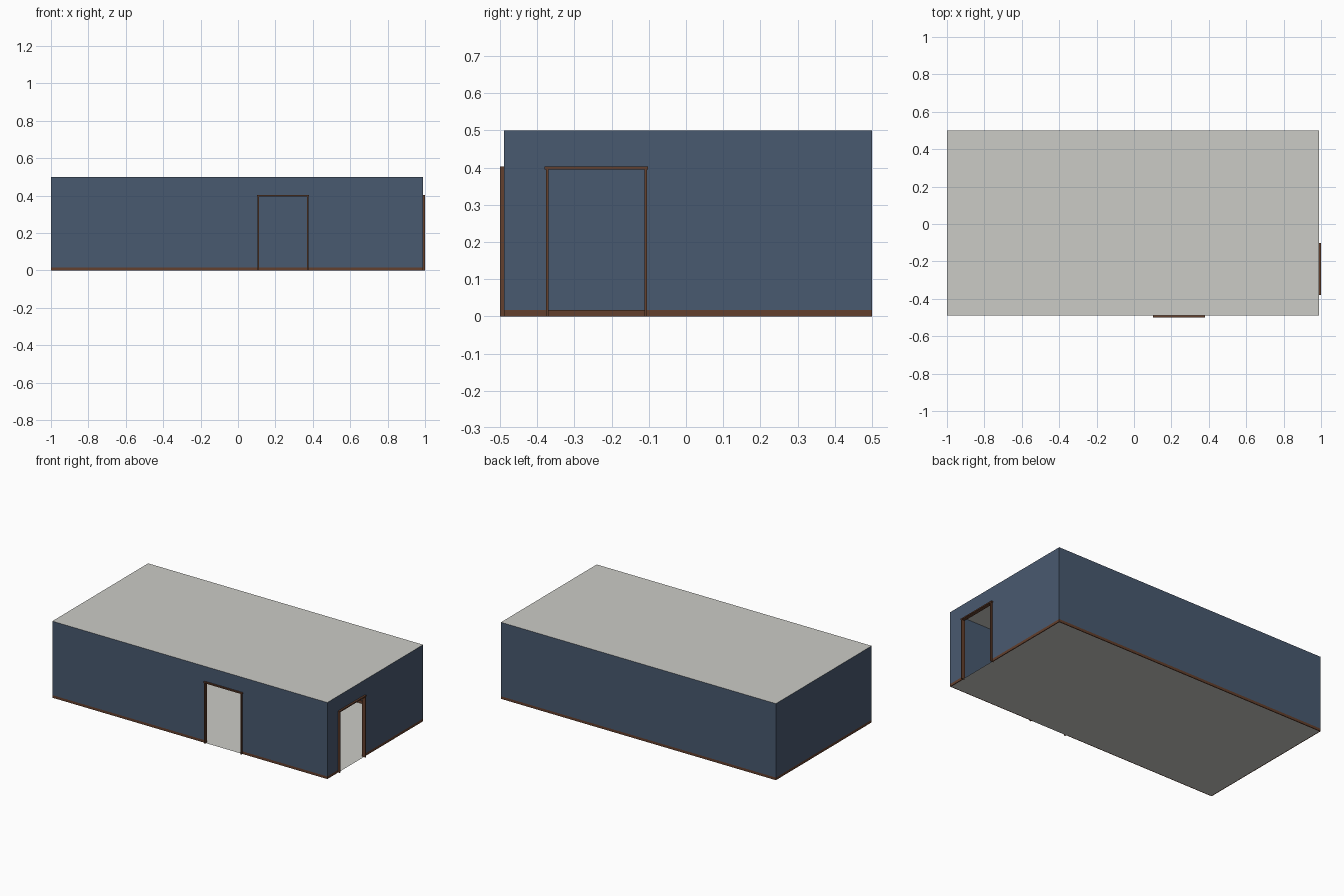
import bpy, bmesh

if "Cube" in bpy.data.objects:
    bpy.data.objects.remove(bpy.data.objects["Cube"])

def material(name, rgb):
    m = bpy.data.materials.new(name)
    m.diffuse_color = (*rgb, 1)
    m.use_nodes = True
    m.node_tree.nodes["Principled BSDF"].inputs["Base Color"].default_value = m.diffuse_color
    return m

BLUE = material("slate blue paint", (0.066, 0.100, 0.160))
GREY = material("warm light grey", (0.60, 0.60, 0.565))
BROWN = material("brown wood", (0.125, 0.050, 0.026))

X0, X1, Y0, Y1, H = -1.0, 0.988, -0.489, 0.5, 0.5
SKIRT_H, SKIRT_T = 0.017, 0.006       # skirting board
DOOR_H, POST, DEPTH = 0.397, 0.007, 0.012

def make(name, mat, quads):
    bm = bmesh.new()
    for q in quads:
        bm.faces.new([bm.verts.new(p) for p in q])
    bmesh.ops.remove_doubles(bm, verts=bm.verts, dist=1e-5)
    me = bpy.data.meshes.new(name)
    bm.to_mesh(me)
    bm.free()
    me.materials.append(mat)
    ob = bpy.data.objects.new(name, me)
    bpy.context.collection.objects.link(ob)

def box(name, mat, lo, hi):
    bm = bmesh.new()
    bmesh.ops.create_cube(bm, size=1)
    for v in bm.verts:
        v.co = [(a + b) / 2 + c * (b - a) for a, b, c in zip(lo, hi, v.co)]
    me = bpy.data.meshes.new(name)
    bm.to_mesh(me)
    bm.free()
    me.materials.append(mat)
    ob = bpy.data.objects.new(name, me)
    bpy.context.collection.objects.link(ob)

def wall(name, axis, pos, inward, u0, u1, door=None):
    """Thin wall running along axis (0 = x, 1 = y), with skirting and optional door."""
    def pt(u, d, z):
        return (u, d, z) if axis == 0 else (d, u, z)

    def rect(a, b, z0, z1):
        q = [pt(a, pos, z0), pt(b, pos, z0), pt(b, pos, z1), pt(a, pos, z1)]
        outward_ok = (inward > 0) == (axis == 0)
        return q if outward_ok else q[::-1]

    def block(part, mat, a, b, d0, d1, z0, z1):
        d0, d1 = sorted((d0, d1))
        box(name + "_" + part, mat, pt(a, d0, z0), pt(b, d1, z1))

    spans = [(u0, u1)] if not door else [(u0, door[0]), (door[1], u1)]
    quads = [rect(a, b, SKIRT_H, H) for a, b in spans]
    if door:
        quads.append(rect(door[0], door[1], DOOR_H, H))
    make(name + "_wall", BLUE, quads)
    for i, (a, b) in enumerate(spans):
        block(f"skirting_{i}", BROWN, a, b, pos, pos + inward * SKIRT_T, 0, SKIRT_H)
    if door:
        # Frame straddles the wall: two posts and a slightly wider header
        d = (pos - DEPTH + 0.001, pos + DEPTH - 0.001)
        if inward < 0:
            d = (pos - DEPTH, pos + DEPTH)
        a, b = door
        block("door_post_a", BROWN, a - 0.001, a + POST - 0.001, *d, 0, DOOR_H)
        block("door_post_b", BROWN, b - POST + 0.001, b + 0.001, *d, 0, DOOR_H)
        block("door_header", BROWN, a - 0.004, b + 0.004, *d, DOOR_H - 0.002, DOOR_H + 0.006)

# Walls
wall("front", 0, Y0, 1, X0, X1, (0.105, 0.375))
wall("back", 0, Y1, -1, X0, X1)
wall("left", 1, X0, 1, Y0, Y1)
wall("right", 1, X1, -1, Y0, Y1, (-0.376, -0.106))

# Floor and ceiling
ring = [(X0, Y0), (X1, Y0), (X1, Y1), (X0, Y1)]
make("floor", GREY, [[(x, y, 0) for x, y in ring]])
make("ceiling", GREY, [[(x, y, H) for x, y in ring]])
